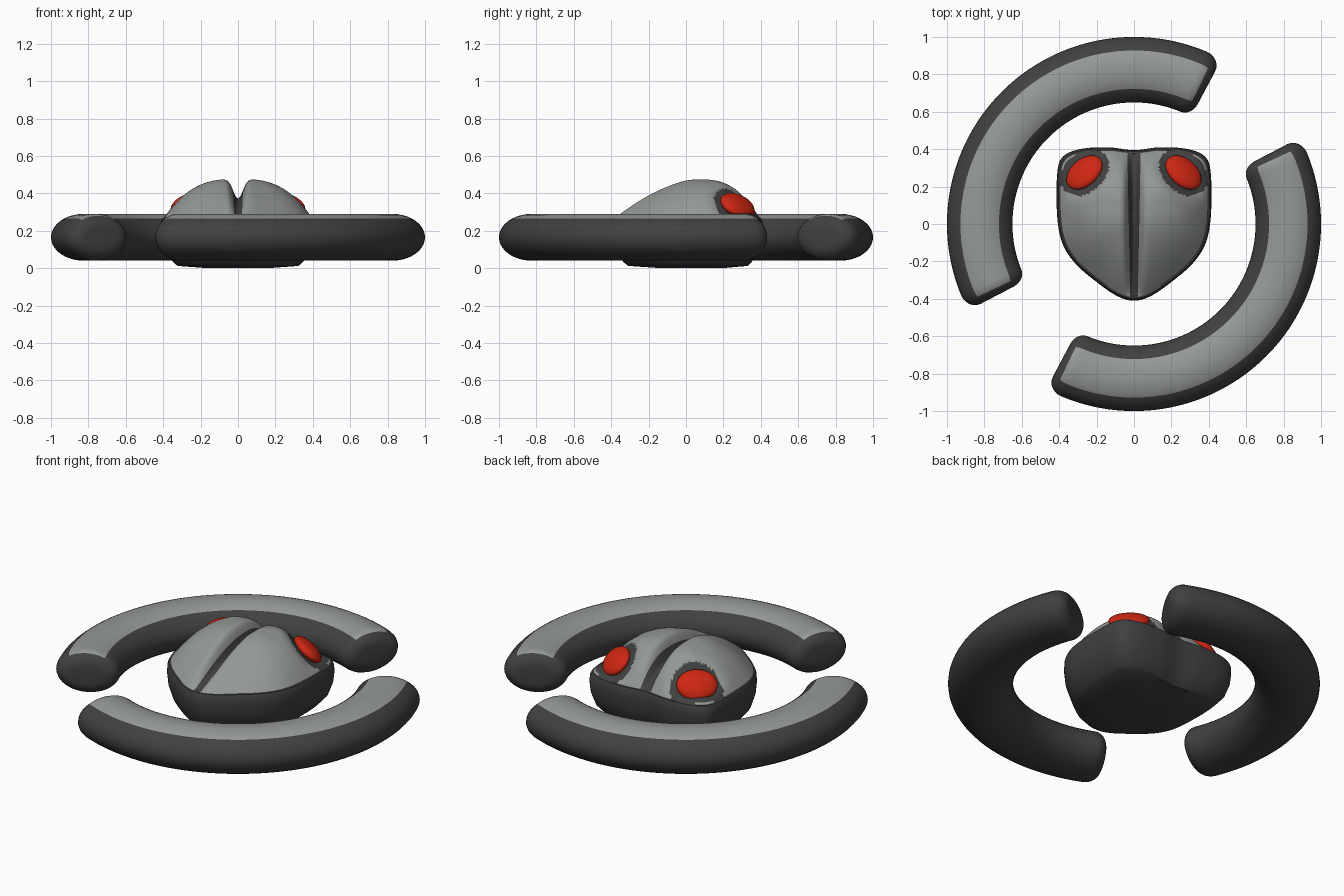
import bpy, bmesh, math
from mathutils import Vector, Matrix

cube = bpy.data.objects.get("Cube")
if cube:
    bpy.data.objects.remove(cube)


def material(name, rgb):
    m = bpy.data.materials.new(name)
    m.use_nodes = True
    m.diffuse_color = (*rgb, 1)
    m.node_tree.nodes["Principled BSDF"].inputs["Base Color"].default_value = (*rgb, 1)
    return m


DARK = material("charcoal", (0.052, 0.052, 0.052))
LIGHT = material("light grey", (0.30, 0.32, 0.30))
RED = material("red", (0.62, 0.02, 0.006))


def finish(bm, name, mats, angle=40):
    mesh = bpy.data.meshes.new(name)
    bm.to_mesh(mesh)
    bm.free()
    for m in mats:
        mesh.materials.append(m)
    ob = bpy.data.objects.new(name, mesh)
    bpy.context.collection.objects.link(ob)
    bpy.ops.object.select_all(action='DESELECT')
    ob.select_set(True)
    bpy.context.view_layer.objects.active = ob
    bpy.ops.object.shade_smooth_by_angle(angle=math.radians(angle))
    return ob


def loft(rings, caps=(True, True)):
    """Skin a list of closed rings, optionally capping the two ends."""
    bm = bmesh.new()
    loops = [[bm.verts.new(p) for p in ring] for ring in rings]
    n = len(loops[0])
    for a, b in zip(loops, loops[1:]):
        for i in range(n):
            j = (i + 1) % n
            bm.faces.new((a[i], a[j], b[j], b[i]))
    for use, loop in zip(caps, (loops[0], loops[-1])):
        if use:
            bm.faces.new(loop)
    bmesh.ops.recalc_face_normals(bm, faces=bm.faces)
    return bm


# Curved guards: two opposite ring segments with rounded ends
RADIUS, HALF_W, HALF_H, MID_Z, ROUND = 0.825, 0.175, 0.125, 0.165, 0.075
START, END = math.radians(62), math.radians(207.5)


def guard_ring(angle, inset):
    ring = []
    for k in range(40):
        t = 2 * math.pi * k / 40
        r = RADIUS + (HALF_W - inset) * math.cos(t)
        ring.append((r * math.cos(angle), r * math.sin(angle),
                     MID_Z + (HALF_H - inset) * math.sin(t)))
    return ring


def guard(name, turn):
    ease = [math.radians(15 * k) for k in range(7)]
    ends = [(ROUND * (1 - math.sin(a)) / RADIUS, ROUND * (1 - math.cos(a))) for a in ease]
    # ends run from the full section to the shrunken tip
    ends = [(ROUND / RADIUS - d, i) for d, i in ends]
    reach = ROUND / RADIUS
    a0, a1 = START + reach, END - reach
    stations = [(a0 - d, i) for d, i in reversed(ends)]
    stations += [(a0 + (a1 - a0) * k / 64, 0) for k in range(1, 64)]
    stations += [(a1 + d, i) for d, i in ends]
    bm = loft([guard_ring(a, i) for a, i in stations])
    for f in bm.faces:
        c = f.calc_center_median()
        ang = math.atan2(c.y, c.x) % (2 * math.pi)
        on_top = c.z > MID_Z + 0.8 * HALF_H
        f.material_index = int(on_top and START + 0.05 < ang < END - 0.05)
    bm.transform(Matrix.Rotation(turn, 4, 'Z'))
    finish(bm, name, (DARK, LIGHT), 60)


guard("rear_right_guard", 0)
guard("front_left_guard", math.pi)

# Shield outline of the body, smoothed through a few points and mirrored
HALF = [(0, -0.41), (0.09, -0.385), (0.2, -0.31), (0.31, -0.215), (0.38, -0.11),
        (0.41, 0.03), (0.412, 0.25), (0.385, 0.355), (0.29, 0.4), (0.14, 0.41)]
CONTROL = HALF + [(0, 0.395)] + [(-x, y) for x, y in reversed(HALF[1:])]
CENTRE = Vector((0, 0.05))


def smooth_loop(points, steps):
    pts = [Vector(p) for p in points]
    n, out = len(pts), []
    for i in range(n):
        a, b, c, d = (pts[(i + k) % n] for k in (-1, 0, 1, 2))
        for s in range(steps):
            t = s / steps
            out.append(0.5 * (2 * b + (c - a) * t + (2 * a - 5 * b + 4 * c - d) * t * t
                              + (3 * b - a - 3 * c + d) * t ** 3))
    return out


OUTLINE = smooth_loop(CONTROL, 10)


def shield(scale, z):
    return [(*(CENTRE + (p - CENTRE) * scale), z) for p in OUTLINE]


# Lower hull
HULL = [(0.4, 0.0), (0.78, 0.012), (0.83, 0.03), (0.93, 0.08), (0.985, 0.15),
        (1.0, 0.21), (0.995, 0.25), (0.975, 0.268), (0.945, 0.27), (0.85, 0.24)]
finish(loft([shield(s, z) for s, z in HULL]), "lower_hull", (DARK,))

# Domed shell with a centre groove and two eye sockets
EYE = Vector((0.265, 0.275))
ALONG = Vector((0.75, -0.66)).normalized()
ACROSS = Vector((-ALONG.y, ALONG.x))


def socket(x, y):
    d = Vector((abs(x), y)) - EYE
    return math.hypot(d.dot(ALONG) / 0.145, d.dot(ACROSS) / 0.105)


def shell_z(x, y, s):
    d = Vector((x, y)) - CENTRE
    front = max(0, -d.y / d.length) if d.length > 1e-5 else 0
    f = 1 - min(s, 1) ** (2.8 - 1.0 * front)
    z = 0.27 + 0.207 * f
    z -= 0.105 * f ** 0.7 * math.exp(-(x / 0.036) ** 2)
    z -= 0.05 * math.exp(-socket(x, y) ** 4) * min(1, 3 * f)
    return max(z, 0.268)


RINGS = 44
# the height first stores the ring fraction, so that cuts interpolate it
bm = loft([shield(0.955 * k / RINGS, k / RINGS) for k in range(1, RINGS + 1)], (True, False))
for side in (-1, 1):
    for offset, slant in ((0.012, 0), (0.028, 0.02), (0.05, 0)):
        bmesh.ops.bisect_plane(bm, geom=bm.verts[:] + bm.edges[:] + bm.faces[:], dist=1e-5,
                               plane_co=(side * offset, 0, 0), plane_no=(side, -slant, 0))
for v in bm.verts:
    v.co.z = shell_z(v.co.x, v.co.y, v.co.z)
bm.normal_update()
if sum(f.normal.z for f in bm.faces) < 0:
    bmesh.ops.reverse_faces(bm, faces=bm.faces[:])
for f in bm.faces:
    c = f.calc_center_median()
    in_groove = abs(c.x) < 0.028 + 0.02 * c.y
    f.material_index = int(not (in_groove or socket(c.x, c.y) < 1))
finish(bm, "domed_shell", (DARK, LIGHT), 60)

# Eyes: flattened ellipsoids lying in the sockets
for name, side in (("left_eye", 1), ("right_eye", -1)):
    normal = Vector((side * 0.45, 0.5, 0.74)).normalized()
    along = Vector((side * ALONG.x, ALONG.y, 0))
    along = (along - normal * along.dot(normal)).normalized()
    across = normal.cross(along)
    turn = Matrix((along, across, normal)).transposed().to_4x4()
    bm = bmesh.new()
    bmesh.ops.create_uvsphere(bm, u_segments=32, v_segments=16, radius=1)
    bm.transform(Matrix.Translation((side * EYE.x, EYE.y, 0.335))
                 @ turn @ Matrix.Diagonal((0.112, 0.09, 0.04, 1)))
    finish(bm, name, (RED,), 60)
